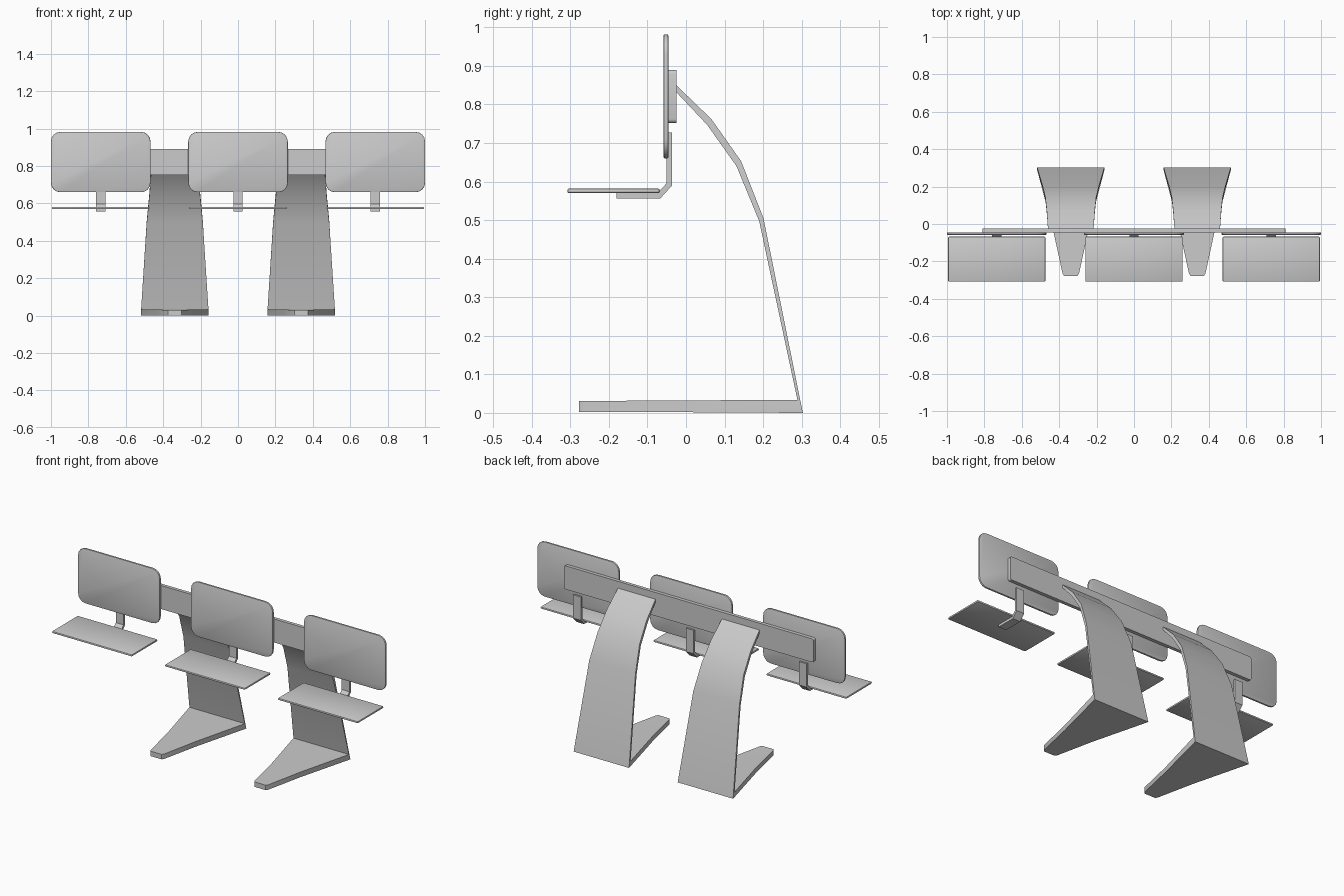
import bpy, bmesh

if "Cube" in bpy.data.objects:
    bpy.data.objects.remove(bpy.data.objects["Cube"])


def make_object(name, bm, angle=0.6):
    bmesh.ops.recalc_face_normals(bm, faces=bm.faces)
    mesh = bpy.data.meshes.new(name)
    bm.to_mesh(mesh)
    bm.free()
    obj = bpy.data.objects.new(name, mesh)
    bpy.context.collection.objects.link(obj)
    bpy.ops.object.select_all(action='DESELECT')
    obj.select_set(True)
    bpy.context.view_layer.objects.active = obj
    bpy.ops.object.shade_smooth_by_angle(angle=angle)
    return obj


def slab(name, lo, hi, round_axis=None, radius=0.0, segments=3, edge=0.0):
    """Box between two corners; edges along round_axis are rounded, the rest softened."""
    bm = bmesh.new()
    bmesh.ops.create_cube(bm, size=1)
    for v in bm.verts:
        v.co = [(a + b) / 2 + c * (b - a) for a, b, c in zip(lo, hi, v.co)]
    if radius:
        edges = [e for e in bm.edges
                 if abs((e.verts[0].co - e.verts[1].co).normalized()[round_axis]) > 0.9]
        bmesh.ops.bevel(bm, geom=edges, offset=radius, segments=segments,
                        profile=0.5, affect='EDGES')
    if edge:
        bm.normal_update()
        rim = [e for e in bm.edges if e.calc_face_angle(0) > 1.2]
        bmesh.ops.bevel(bm, geom=rim, offset=edge, segments=2,
                        profile=0.5, affect='EDGES')
    return make_object(name, bm)


def loft(name, cx, stations):
    """Plate swept through (outer y, z, inner y, z, half width) stations."""
    bm = bmesh.new()
    rings = []
    for yo, zo, yi, zi, w in stations:
        rings.append([bm.verts.new(p) for p in (
            (cx - w, yo, zo), (cx + w, yo, zo), (cx + w, yi, zi), (cx - w, yi, zi))])
    for a, b in zip(rings, rings[1:]):
        for i in range(4):
            j = (i + 1) % 4
            bm.faces.new((a[i], a[j], b[j], b[i]))
    bm.faces.new(rings[0])
    bm.faces.new(rings[-1])
    return make_object(name, bm)


# Legs: tapered foot, sharp heel, then a broad curved upright
LEG = [
    (-0.277, 0.002, -0.277, 0.031, 0.036),
    (-0.265, 0.002, -0.265, 0.031, 0.044),
    (-0.040, 0.002, -0.040, 0.032, 0.093),
    (0.303, 0.000, 0.289, 0.034, 0.180),
    (0.201, 0.505, 0.190, 0.497, 0.150),
    (0.143, 0.653, 0.131, 0.640, 0.136),
    (0.066, 0.762, 0.055, 0.747, 0.128),
    (-0.025, 0.850, -0.025, 0.832, 0.122),
]
for side, x in (("left", -0.338), ("right", 0.338)):
    loft(side + "_leg", x, LEG)

# Cross beam carrying the seats
slab("cross_beam", (-0.81, -0.045, 0.752), (0.81, -0.025, 0.89),
     round_axis=1, radius=0.01)

# Seats: backrest, seat pan and bent strap bracket
STRAP = [
    (-0.036, 0.727, -0.050, 0.727, 0.025),
    (-0.036, 0.590, -0.050, 0.596, 0.025),
    (-0.067, 0.556, -0.074, 0.570, 0.025),
    (-0.180, 0.556, -0.180, 0.570, 0.025),
]
for label, x in (("left", -0.734), ("middle", 0.0), ("right", 0.734)):
    slab(label + "_backrest", (x - 0.266, -0.058, 0.66), (x + 0.266, -0.046, 0.982),
         round_axis=1, radius=0.05, segments=4, edge=0.003)
    slab(label + "_seat_pan", (x - 0.26, -0.308, 0.57), (x + 0.26, -0.068, 0.582),
         edge=0.005)
    loft(label + "_bracket", x, STRAP)
